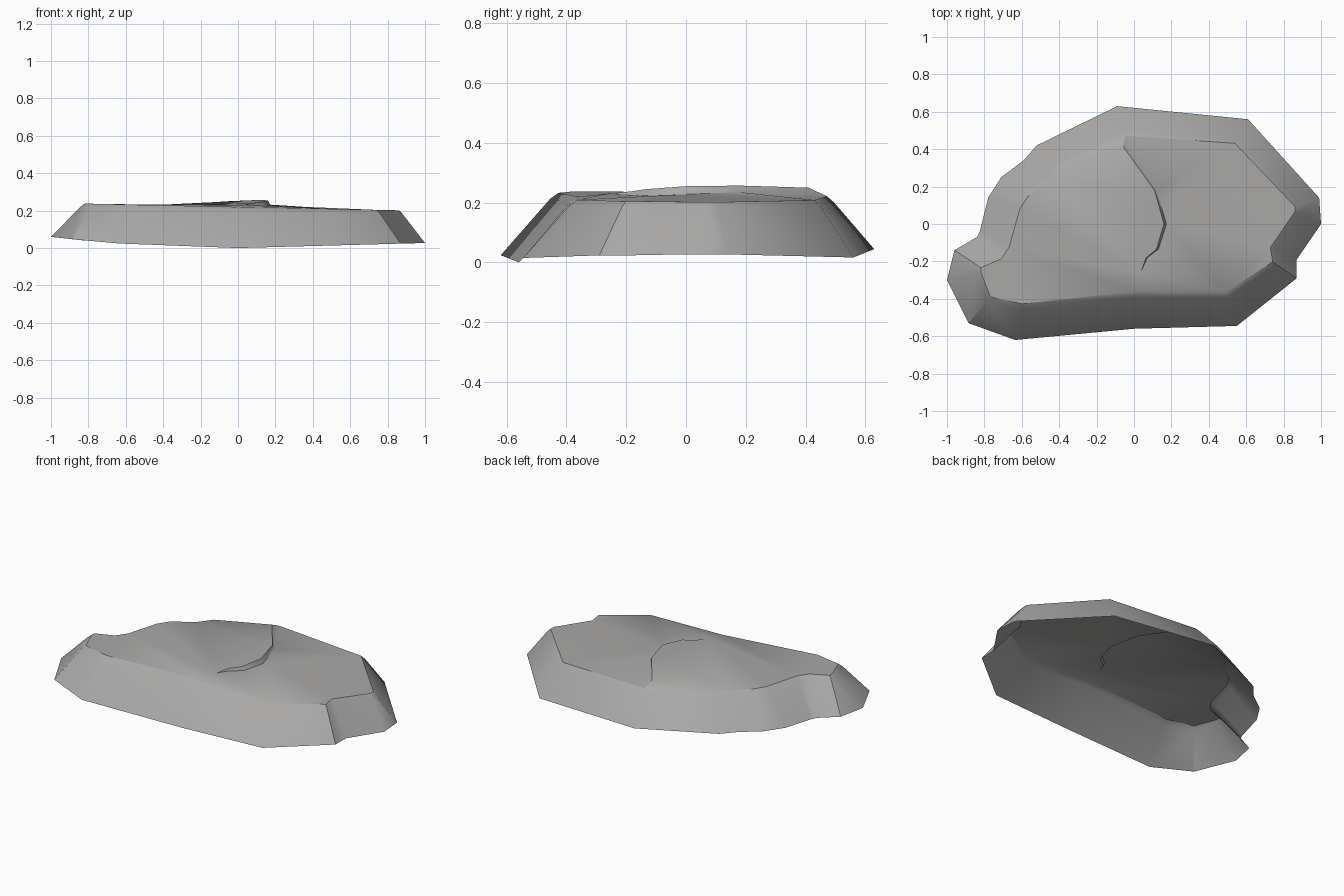
import bpy
import bmesh
import math
from mathutils import Vector

default_cube = bpy.data.objects.get("Cube")
if default_cube:
    bpy.data.objects.remove(default_cube, do_unlink=True)

# Single stone colour
stone = bpy.data.materials.new("grey_stone")
stone.use_nodes = True
stone_colour = (0.4, 0.395, 0.39, 1)
stone.diffuse_color = stone_colour
shader = next(n for n in stone.node_tree.nodes if n.type == "BSDF_PRINCIPLED")
shader.inputs["Base Color"].default_value = stone_colour
shader.inputs["Roughness"].default_value = 0.9

# Outline, clockwise from the back: ground x, y and matching rim x, y
outline = [
    (-.09, .63, -.055, .495), (.61, .56, .55, .45),
    (.99, .14, .88, .1), (1, 0, .88, .055),
    (.87, -.19, .75, -.135), (.87, -.29, .76, -.215),
    (.55, -.545, .5, -.39), (0, -.56, 0, -.39),
    (-.635, -.62, -.605, -.455), (-.885, -.53, -.785, -.41),
    (-1, -.3, -.845, -.265), (-.96, -.14, -.84, -.22),
    (-.84, -.07, -.73, -.17), (-.825, -.04, -.69, -.11),
    (-.78, .14, -.635, .09), (-.71, .25, -.59, .16),
    (-.59, .34, -.465, .25), (-.52, .42, -.405, .33),
]
BACK, FRONT = 0, 7  # outline corners where the crack line meets the rim

# Crack path, back to front: x, y, upper z, step depth
crack = [
    (-.055, .41, .25, 0), (.11, .18, .257, .022), (.16, 0, .255, .027),
    (.12, -.135, .245, .022), (.065, -.18, .238, .014), (.035, -.26, .23, 0),
]


def ground_height(x, y):
    """Uneven lower edge, lifting towards the sides and the back."""
    if x > 0:
        return .027 * x
    return .06 * x * x + .07 * max(y, 0)


def rim_height(x):
    return .2 - .021 * x


def strip(bm, first, second, closed):
    """Join two rows of vertices with a band of faces."""
    count = len(first)
    for i in range(count if closed else count - 1):
        j = (i + 1) % count
        corners = []
        for vert in (first[i], first[j], second[j], second[i]):
            if vert not in corners:
                corners.append(vert)
        if len(corners) > 2:
            bm.faces.new(corners)


bm = bmesh.new()

# Sloping sides and the narrow bevel around the top
ground, rim, lip = [], [], []
for gx, gy, rx, ry in outline:
    low = Vector((gx, gy, ground_height(gx, gy)))
    edge = Vector((rx, ry, rim_height(rx)))
    inset = (edge - low) * .17
    inset.z = .02
    ground.append(bm.verts.new(low))
    rim.append(bm.verts.new(edge))
    lip.append(bm.verts.new(edge + inset))
strip(bm, ground, rim, True)
strip(bm, rim, lip, True)

# Crack: a small step whose two ends close up
upper, lower = [], []
for x, y, z, step in crack:
    top_vert = bm.verts.new((x, y, z))
    upper.append(top_vert)
    lower.append(bm.verts.new((x + step / 2, y, z - step)) if step else top_vert)
strip(bm, upper, lower, False)

# Top slab on each side of the crack
right_slab = bm.faces.new(lip[BACK:FRONT + 1] + lower[::-1])
left_slab = bm.faces.new(lip[FRONT:] + [lip[BACK]] + upper)
bmesh.ops.triangulate(bm, faces=[right_slab, left_slab], ngon_method="BEAUTY")

# Turn the open shell outwards
bmesh.ops.recalc_face_normals(bm, faces=bm.faces)
bm.normal_update()
if sum(f.normal.z * f.calc_area() for f in bm.faces) < 0:
    bmesh.ops.reverse_faces(bm, faces=bm.faces)

mesh = bpy.data.meshes.new("flat_rock")
bm.to_mesh(mesh)
bm.free()
mesh.materials.append(stone)
rock = bpy.data.objects.new("flat_rock", mesh)
bpy.context.collection.objects.link(rock)

# Smooth shading with crisp rim and crack edges
bpy.ops.object.select_all(action="DESELECT")
rock.select_set(True)
bpy.context.view_layer.objects.active = rock
bpy.ops.object.shade_smooth_by_angle(angle=math.radians(35))
